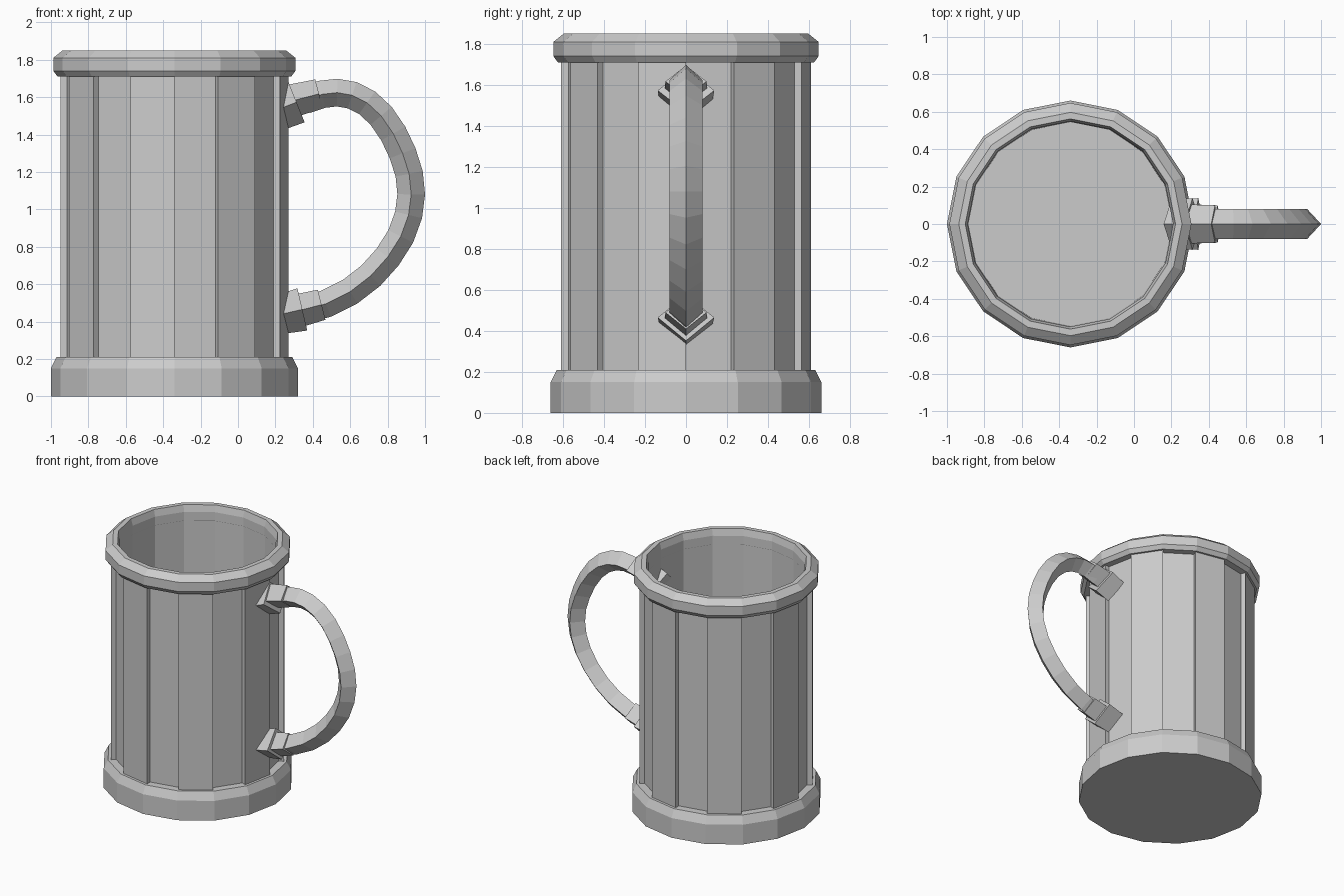
import bpy, bmesh, math
from mathutils import Vector

if "Cube" in bpy.data.objects:
    bpy.data.objects.remove(bpy.data.objects["Cube"])

CX = -0.34   # mug axis
N = 16       # sides of the mug


def skin(name, rings, caps=True, closed=False):
    """Bridge equal-length rings of points into a flat-shaded solid."""
    bm = bmesh.new()
    vr = [[bm.verts.new(p) for p in r] for r in rings]
    n = len(vr[0])
    pairs = list(zip(vr, vr[1:])) + ([(vr[-1], vr[0])] if closed else [])
    for a, b in pairs:
        for i in range(n):
            j = (i + 1) % n
            bm.faces.new((a[i], a[j], b[j], b[i]))
    if caps:
        bm.faces.new(vr[0])
        bm.faces.new(vr[-1])
    bmesh.ops.remove_doubles(bm, verts=bm.verts, dist=1e-5)
    bmesh.ops.recalc_face_normals(bm, faces=bm.faces)
    me = bpy.data.meshes.new(name)
    bm.to_mesh(me)
    bm.free()
    ob = bpy.data.objects.new(name, me)
    bpy.context.collection.objects.link(ob)
    return ob


def stave_ring(r_low, r_high, z):
    """16-sided ring whose sides alternate between two radii."""
    pts = []
    for i in range(N):
        r = r_low if i % 2 == 0 else r_high
        for k in (i, i + 1):
            a = math.tau * k / N
            pts.append((CX + r * math.cos(a), r * math.sin(a), z))
    return pts


def lathe(name, profile, **kw):
    return skin(name, [stave_ring(r, r, z) for r, z in profile], **kw)


def diamond_sweep(name, path):
    """Diamond section swept in the xz plane; path = (x, z, half_in_plane, half_y)."""
    rings = []
    for i, (x, z, h, w) in enumerate(path):
        a, b = path[max(i - 1, 0)], path[min(i + 1, len(path) - 1)]
        t = Vector((b[0] - a[0], 0, b[1] - a[1])).normalized()
        n = Vector((-t.z, 0, t.x))
        c, y = Vector((x, 0, z)), Vector((0, 1, 0))
        rings.append([c + n * h, c + y * w, c - n * h, c - y * w])
    return skin(name, rings)


# Staved body with hollow interior
skin("body", [stave_ring(0.573, 0.61, 0.07), stave_ring(0.573, 0.61, 1.74),
              stave_ring(0.55, 0.55, 1.74), stave_ring(0.545, 0.545, 0.10)])

# Foot band and rim band
lathe("base", [(0.66, 0), (0.66, 0.15), (0.63, 0.21), (0.56, 0.21), (0.56, 0.08)])
lathe("rim", [(0.56, 1.71), (0.625, 1.71), (0.647, 1.74), (0.647, 1.81),
              (0.597, 1.85), (0.562, 1.85), (0.549, 1.80), (0.549, 1.735)],
      caps=False, closed=True)

# Curved handle
curve = [(0.36, 1.585), (0.45, 1.615), (0.53, 1.624), (0.61, 1.61), (0.69, 1.57),
         (0.765, 1.50), (0.83, 1.405), (0.88, 1.30), (0.915, 1.19), (0.926, 1.08),
         (0.912, 0.97), (0.87, 0.855), (0.80, 0.745), (0.71, 0.645),
         (0.60, 0.56), (0.47, 0.495), (0.36, 0.465)]
diamond_sweep("handle", [(x, z, 0.074, 0.08) for x, z in curve])

# Stepped mounts: wide collar at the wall, narrower collar on the handle
diamond_sweep("upper_mount", [(0.20, 1.528, 0.112, 0.13), (0.313, 1.573, 0.116, 0.138)])
diamond_sweep("upper_collar", [(0.27, 1.575, 0.09, 0.105), (0.433, 1.617, 0.08, 0.10)])
diamond_sweep("lower_mount", [(0.215, 0.435, 0.104, 0.13), (0.344, 0.465, 0.116, 0.138)])
diamond_sweep("lower_collar", [(0.30, 0.452, 0.09, 0.105), (0.447, 0.49, 0.083, 0.10)])
